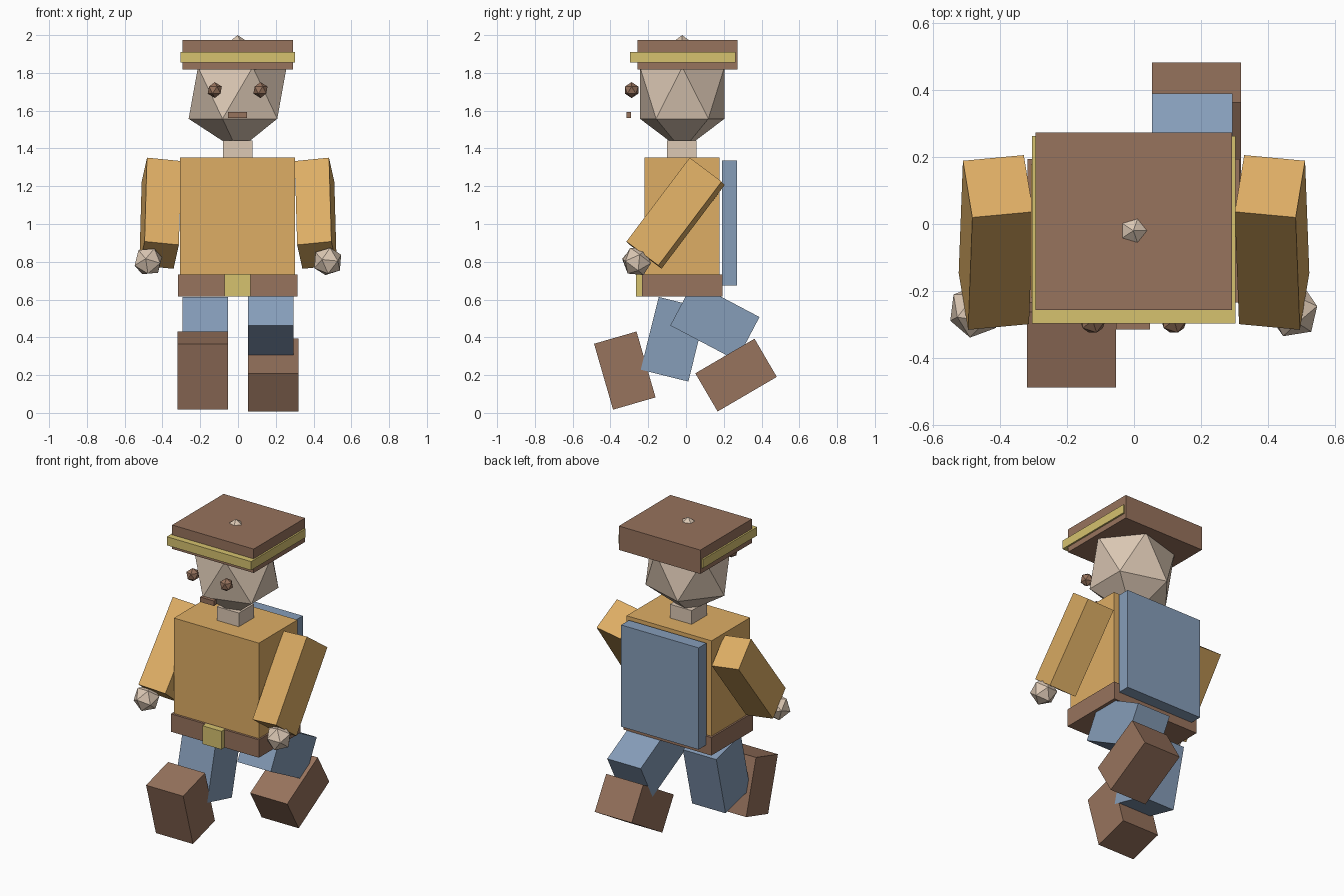
import bpy
from math import radians
from mathutils import Euler

default_cube = bpy.data.objects.get("Cube")
if default_cube:
    bpy.data.objects.remove(default_cube, do_unlink=True)


def material(name, rgb):
    """Flat material from 0-255 sRGB values."""
    linear = [((c / 255 + 0.055) / 1.055) ** 2.4 for c in rgb] + [1]
    mat = bpy.data.materials.new(name)
    mat.use_nodes = True
    mat.diffuse_color = linear
    shader = mat.node_tree.nodes["Principled BSDF"]
    shader.inputs["Base Color"].default_value = linear
    shader.inputs["Roughness"].default_value = 0.9
    return mat


tan = material("tan cloth", (222, 174, 101))
brown = material("brown leather", (151, 115, 93))
blue = material("blue cloth", (134, 157, 185))
skin = material("pale skin", (220, 200, 180))
yellow = material("dull yellow", (214, 194, 111))


def finish(name, size, mat, turn):
    """Apply size and rotation to the newest primitive, name and colour it."""
    obj = bpy.context.object
    obj.name = obj.data.name = name
    obj.scale = size
    obj.rotation_euler = Euler([radians(a) for a in turn])
    bpy.ops.object.transform_apply(location=False, rotation=True, scale=True)
    obj.data.materials.append(mat)
    return obj


def block(name, center, size, mat, turn=(0, 0, 0)):
    bpy.ops.mesh.primitive_cube_add(size=1, location=center)
    return finish(name, size, mat, turn)


def gem(name, center, radii, mat, turn=(0, 0, 0)):
    bpy.ops.mesh.primitive_ico_sphere_add(subdivisions=1, radius=1, location=center)
    return finish(name, radii, mat, turn)


# Torso, belt and back panel
block("torso", (-0.002, -0.021, 1.042), (0.61, 0.396, 0.62), tan)
block("belt", (-0.002, -0.02, 0.675), (0.632, 0.428, 0.116), brown)
block("buckle", (-0.002, -0.245, 0.675), (0.137, 0.04, 0.118), yellow)
block("back_panel", (-0.002, 0.231, 1.005), (0.556, 0.08, 0.66), blue)

# Neck, head and face; the head's tip pokes through the cap
block("neck", (-0.002, -0.022, 1.395), (0.156, 0.156, 0.092), skin)
gem("head", (-0.002, -0.02, 1.694), (0.29, 0.263, 0.306), skin)
block("mouth", (-0.003, -0.302, 1.577), (0.1, 0.024, 0.032), brown)

# Flat cap with its band
block("cap", (-0.001, 0.008, 1.896), (0.585, 0.528, 0.155), brown)
block("cap_band", (-0.001, -0.017, 1.882), (0.606, 0.558, 0.056), yellow)

# Paired eyes, arms and hands
for side, s in (("right", -1), ("left", 1)):
    swing = (-36.7, -5.6 * s, -5.3 * s)
    gem(side + "_eye", (0.121 * s - 0.002, -0.288, 1.709), (0.042,) * 3, brown)
    block(side + "_arm", (0.4115 * s, -0.055, 1.057), (0.183, 0.213, 0.556), tan, swing)
    gem(side + "_hand", (0.475 * s, -0.26, 0.802), (0.081,) * 3, skin, swing)

# Striding legs: side, thigh (y, z, swing), boot (y, z, swing)
strides = (
    ("right", -1, (-0.066, 0.39, -13.9), (-0.324, 0.224, 16.1)),
    ("left", 1, (0.153, 0.485, 62.2), (0.265, 0.2, -59.7)),
)
for side, s, (ty, tz, ta), (by, bz, ba) in strides:
    block(side + "_thigh", (0.173 * s, ty, tz), (0.24, 0.26, 0.397), blue, (ta, 0, 0))
    block(side + "_boot", (0.186 * s, by, bz), (0.266, 0.234, 0.363), brown, (ba, 0, 0))
